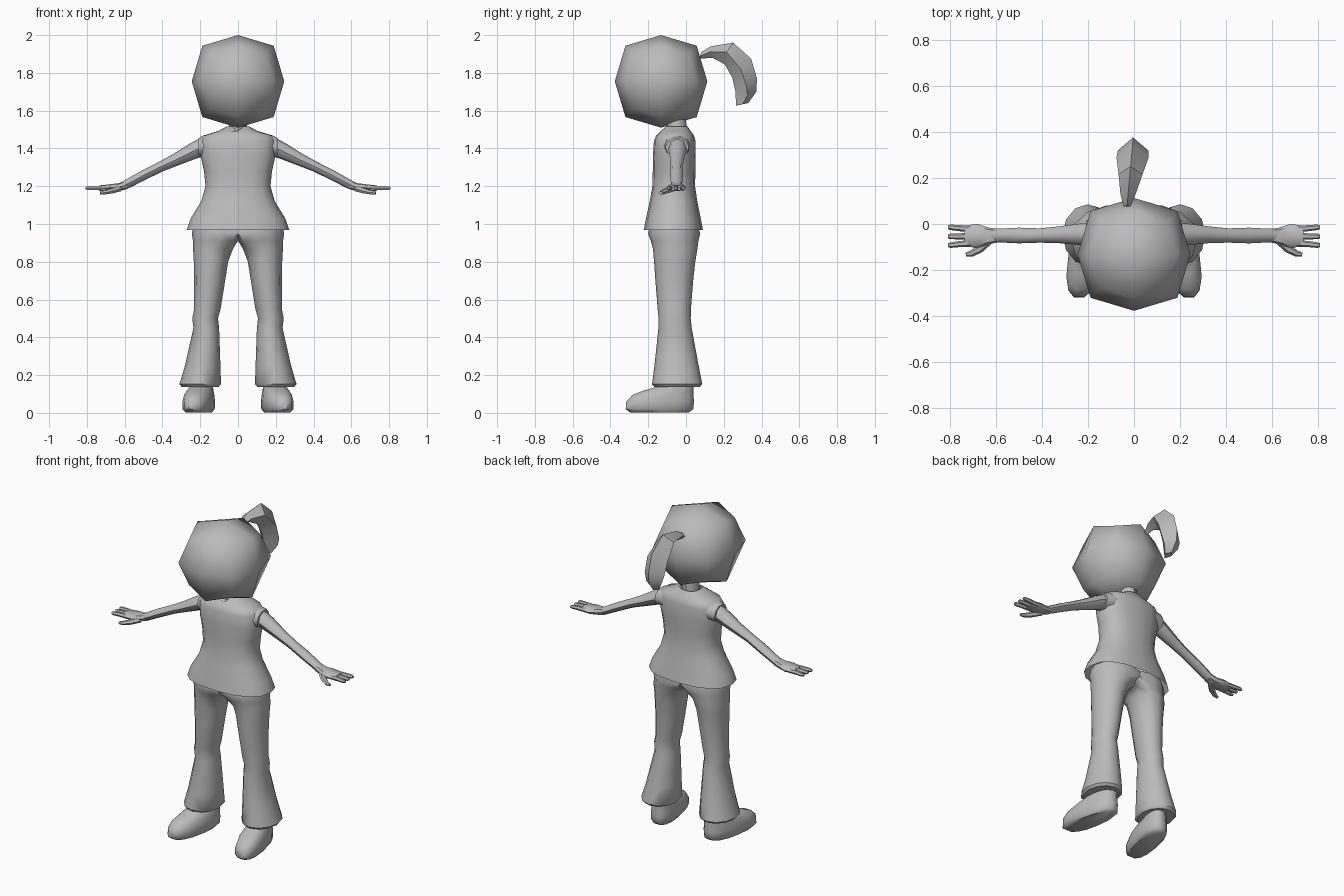
import bpy, bmesh, math
from mathutils import Vector

mat = bpy.data.materials.new("plain_grey")
mat.diffuse_color = (0.5, 0.5, 0.5, 1)


def finish(name, bm, mirror=False, angle=45):
    bmesh.ops.recalc_face_normals(bm, faces=bm.faces)
    me = bpy.data.meshes.new(name)
    bm.to_mesh(me)
    bm.free()
    me.materials.append(mat)
    ob = bpy.data.objects.new(name, me)
    bpy.context.collection.objects.link(ob)
    bpy.ops.object.select_all(action='DESELECT')
    ob.select_set(True)
    bpy.context.view_layer.objects.active = ob
    bpy.ops.object.shade_smooth_by_angle(angle=math.radians(angle))
    if mirror:
        ob.modifiers.new("mirror", 'MIRROR')
    return ob


def loft(rings, caps=(True, True)):
    """Skin a list of equally long point rings."""
    bm = bmesh.new()
    vs = [[bm.verts.new(p) for p in r] for r in rings]
    n = len(vs[0])
    for a, b in zip(vs, vs[1:]):
        for i in range(n):
            j = (i + 1) % n
            bm.faces.new((a[i], a[j], b[j], b[i]))
    if caps[0]:
        bm.faces.new(vs[0])
    if caps[1]:
        bm.faces.new(vs[-1])
    return bm


def oval(c, u, v, n, p=2.0):
    """Superellipse ring around c with half axes u and v."""
    pts = []
    for i in range(n):
        a = 2 * math.pi * i / n
        co, si = round(math.cos(a), 6), round(math.sin(a), 6)
        pts.append(Vector(c) + Vector(u) * math.copysign(abs(co) ** (2 / p), co)
                   + Vector(v) * math.copysign(abs(si) ** (2 / p), si))
    return pts


def stack(rows, n, p=2.0):
    """Level rings from rows of z, centre x, half width, centre y, half depth."""
    return [oval((cx, cy, z), (rx, 0, 0), (0, ry, 0), n, p) for z, cx, rx, cy, ry in rows]


def limb(rows, n, p=2.0):
    """Rings along a path from rows of x, y, z, half depth, half height."""
    pts = [Vector(r[:3]) for r in rows]
    out = []
    for i, r in enumerate(rows):
        t = (pts[min(i + 1, len(pts) - 1)] - pts[max(i - 1, 0)]).normalized()
        side = Vector((-t.y, t.x, 0)).normalized()
        out.append(oval(pts[i], side * r[3], t.cross(side) * r[4], n, p))
    return out


# head: rounded cube, one division per face
bm = bmesh.new()
bmesh.ops.create_cube(bm, size=2)
bmesh.ops.subdivide_edges(bm, edges=bm.edges, cuts=1, use_grid_fill=True)
for v in bm.verts:
    k = sum(abs(c) > 0.5 for c in v.co)
    v.co = v.co * (0.245 * (1, 1, 0.77, 0.59)[k]) + Vector((0, -0.132, 1.755))
finish("head", bm, angle=80)

# ponytail: diamond section from rows of outer, inner and side y, z, then centre x, half width
tail = [((0.08, 1.91), (0.075, 1.875), (0.075, 1.89), -0.03, 0.015),
        ((0.13, 1.94), (0.14, 1.88), (0.13, 1.912), -0.026, 0.033),
        ((0.25, 1.96), (0.205, 1.845), (0.215, 1.91), -0.015, 0.052),
        ((0.345, 1.875), (0.245, 1.775), (0.29, 1.82), -0.006, 0.07),
        ((0.376, 1.77), (0.262, 1.70), (0.32, 1.73), -0.004, 0.066),
        ((0.372, 1.70), (0.264, 1.65), (0.325, 1.68), -0.003, 0.05),
        ((0.33, 1.64), (0.266, 1.627), (0.30, 1.635), -0.002, 0.022)]
finish("ponytail", loft([[Vector((x, *o)), Vector((x + w, *s)), Vector((x, *i)), Vector((x - w, *s))]
                         for o, i, s, x, w in tail]), angle=35)

# neck
finish("neck", loft(stack([(1.45, 0, 0.055, -0.05, 0.055), (1.52, 0, 0.047, -0.05, 0.052),
                           (1.62, 0, 0.045, -0.055, 0.05)], 8)))

# shirt with a dipped front neckline
rings = stack([(0.968, 0, 0.272, -0.067, 0.157), (1.03, 0, 0.25, -0.067, 0.145),
               (1.12, 0, 0.195, -0.066, 0.126), (1.2, 0, 0.172, -0.065, 0.113),
               (1.28, 0, 0.18, -0.063, 0.113), (1.36, 0, 0.198, -0.062, 0.113),
               (1.44, 0, 0.2, -0.06, 0.11), (1.468, 0, 0.185, -0.058, 0.1),
               (1.492, 0, 0.105, -0.055, 0.08), (1.515, 0, 0.06, -0.05, 0.06)], 16, 2.4)
for p in rings[-1]:
    if p.y < -0.1 and abs(p.x) < 0.02:
        p.z = 1.48
finish("shirt", loft(rings, (False, False)))

# cap sleeves
finish("sleeve", loft([oval((x, -0.047, z), (0, r, 0), (0, 0, h), 10) for x, z, r, h in
                       ((0.13, 1.415, 0.075, 0.06), (0.19, 1.412, 0.068, 0.057),
                        (0.208, 1.405, 0.062, 0.052))]), True)

# arms
finish("arm", loft(limb([(0.17, -0.045, 1.415, 0.05, 0.05), (0.24, -0.045, 1.385, 0.046, 0.043),
                         (0.33, -0.047, 1.34, 0.036, 0.033), (0.41, -0.05, 1.303, 0.031, 0.027),
                         (0.50, -0.05, 1.258, 0.034, 0.026), (0.58, -0.05, 1.215, 0.03, 0.024),
                         (0.62, -0.05, 1.197, 0.03, 0.021)], 8)), True)

# hands: palm, three fingers and a thumb
finish("palm", loft(limb([(0.59, -0.05, 1.207, 0.029, 0.022), (0.63, -0.052, 1.196, 0.036, 0.02),
                          (0.68, -0.052, 1.192, 0.052, 0.018), (0.735, -0.052, 1.19, 0.045, 0.014)],
                         8, 2.6)), True)
for name, y0, y1 in (("rear_finger", -0.022, -0.014), ("middle_finger", -0.053, -0.054),
                     ("front_finger", -0.083, -0.092)):
    finish(name, loft(limb([(0.70, y0, 1.19, 0.015, 0.014), (0.76, (y0 + y1) / 2, 1.191, 0.013, 0.013),
                            (0.798, y1, 1.19, 0.012, 0.011), (0.808, y1, 1.19, 0.008, 0.007)], 6)), True)
finish("thumb", loft(limb([(0.625, -0.07, 1.188, 0.016, 0.017), (0.67, -0.108, 1.175, 0.018, 0.015),
                           (0.705, -0.128, 1.167, 0.014, 0.012), (0.73, -0.133, 1.164, 0.009, 0.008)],
                          6)), True)

# flared trousers: one half, flattened on the centre plane and mirrored
rings = stack([(0.138, 0.2, 0.098, -0.047, 0.12), (0.152, 0.2, 0.11, -0.047, 0.133),
               (0.25, 0.187, 0.094, -0.05, 0.117), (0.45, 0.168, 0.068, -0.058, 0.088),
               (0.5, 0.174, 0.068, -0.06, 0.085), (0.55, 0.162, 0.07, -0.062, 0.088),
               (0.7, 0.15, 0.082, -0.062, 0.1), (0.8, 0.143, 0.091, -0.06, 0.109),
               (0.87, 0.132, 0.106, -0.057, 0.118), (0.91, 0.1, 0.138, -0.06, 0.126),
               (0.95, 0.08, 0.165, -0.063, 0.138), (0.99, 0.08, 0.155, -0.063, 0.125)], 12)
for r in rings:
    for p in r:
        p.x = max(p.x, 0) if p.x > 0.002 else 0
bm = loft(rings)
bmesh.ops.delete(bm, geom=[f for f in bm.faces if all(v.co.x < 1e-5 for v in f.verts)],
                 context='FACES')
finish("trousers", bm, True)

# shoes, toes turned slightly outward
rings = stack([(0.003, 0.205, 0.062, -0.14, 0.16), (0.02, 0.205, 0.076, -0.14, 0.183),
               (0.06, 0.205, 0.077, -0.137, 0.183), (0.095, 0.205, 0.072, -0.122, 0.165),
               (0.12, 0.205, 0.064, -0.09, 0.132), (0.142, 0.205, 0.056, -0.05, 0.09),
               (0.17, 0.205, 0.05, -0.045, 0.075)], 14, 2.4)
for r in rings:
    for p in r:
        p.x -= 0.17 * (p.y + 0.12)
finish("shoe", loft(rings), True, 50)
